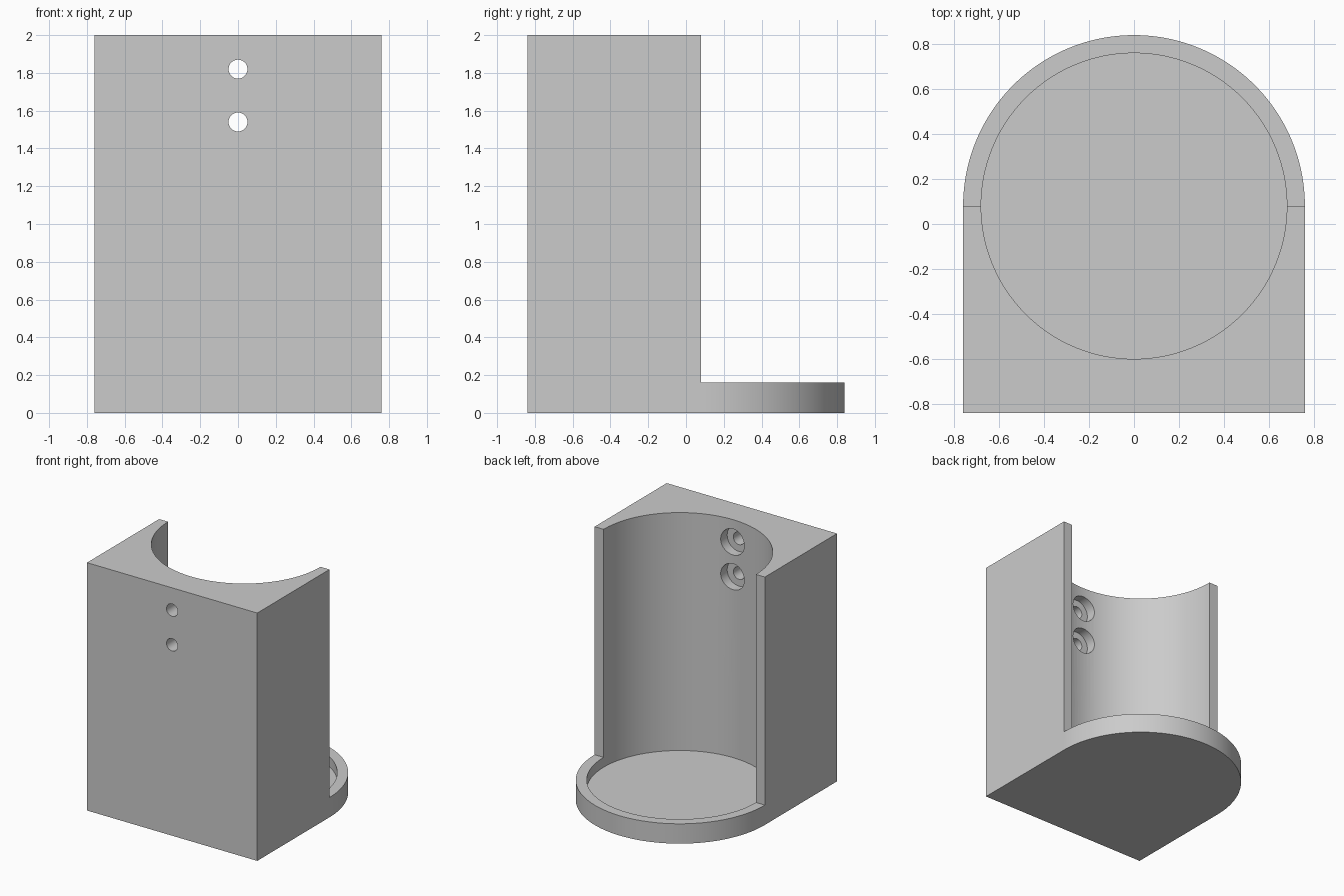
import bpy, bmesh, math
from mathutils import Matrix, Vector

if "Cube" in bpy.data.objects:
    bpy.data.objects.remove(bpy.data.objects["Cube"])

CY = 0.08        # centre of the round pocket and rounded back
R_OUT, R_IN = 0.76, 0.68
SEG = 128

grey = bpy.data.materials.new("light_grey")
grey.diffuse_color = (0.6, 0.6, 0.6, 1)
grey.use_nodes = True
grey.node_tree.nodes["Principled BSDF"].inputs["Base Color"].default_value = grey.diffuse_color


def make_object(name, bm):
    bmesh.ops.recalc_face_normals(bm, faces=bm.faces)
    mesh = bpy.data.meshes.new(name)
    bm.to_mesh(mesh)
    bm.free()
    mesh.materials.append(grey)
    obj = bpy.data.objects.new(name, mesh)
    bpy.context.collection.objects.link(obj)
    return obj


def prism(name, outline, z0, z1):
    bm = bmesh.new()
    face = bm.faces.new([bm.verts.new((x, y, z0)) for x, y in outline])
    ext = bmesh.ops.extrude_face_region(bm, geom=[face])
    verts = [g for g in ext["geom"] if isinstance(g, bmesh.types.BMVert)]
    bmesh.ops.translate(bm, verts=verts, vec=(0, 0, z1 - z0))
    return make_object(name, bm)


def rod_y(name, radius, y0, y1, z):
    bm = bmesh.new()
    mat = Matrix.Translation((0, (y0 + y1) / 2, z)) @ Matrix.Rotation(math.pi / 2, 4, "X")
    bmesh.ops.create_cone(bm, cap_ends=True, segments=48, radius1=radius,
                          radius2=radius, depth=y1 - y0, matrix=mat)
    return make_object(name, bm)


def arc(radius, sweep, count):
    return [(radius * math.cos(sweep * i / SEG), CY + radius * math.sin(sweep * i / SEG))
            for i in range(count)]


# Holder body: square front, half-round back
holder = prism("wall_holder",
               [(-R_OUT, -0.84), (R_OUT, -0.84)] + arc(R_OUT, math.pi, SEG + 1), 0, 2)

# Cutters: open back above the lip, round pocket, countersunk screw holes
cutters = [
    prism("back_opening", [(-1, CY), (1, CY), (1, 1), (-1, 1)], 0.16, 2.2),
    prism("pocket", arc(R_IN, 2 * math.pi, SEG), 0.08, 2.3),
]
for z in (1.82, 1.54):
    cutters.append(rod_y("screw_hole", 0.05, -1.0, -0.4, z))
    cutters.append(rod_y("screw_head_recess", 0.105, -0.675, -0.3, z))

bpy.context.view_layer.objects.active = holder
for cutter in cutters:
    mod = holder.modifiers.new("cut", "BOOLEAN")
    mod.operation = "DIFFERENCE"
    mod.solver = "EXACT"
    mod.object = cutter
    bpy.ops.object.modifier_apply(modifier=mod.name)
for cutter in cutters:
    bpy.data.objects.remove(cutter, do_unlink=True)

# Smooth curved walls, sharp edges
bpy.ops.object.select_all(action="DESELECT")
holder.select_set(True)
bpy.ops.object.shade_smooth_by_angle(angle=math.radians(30))
